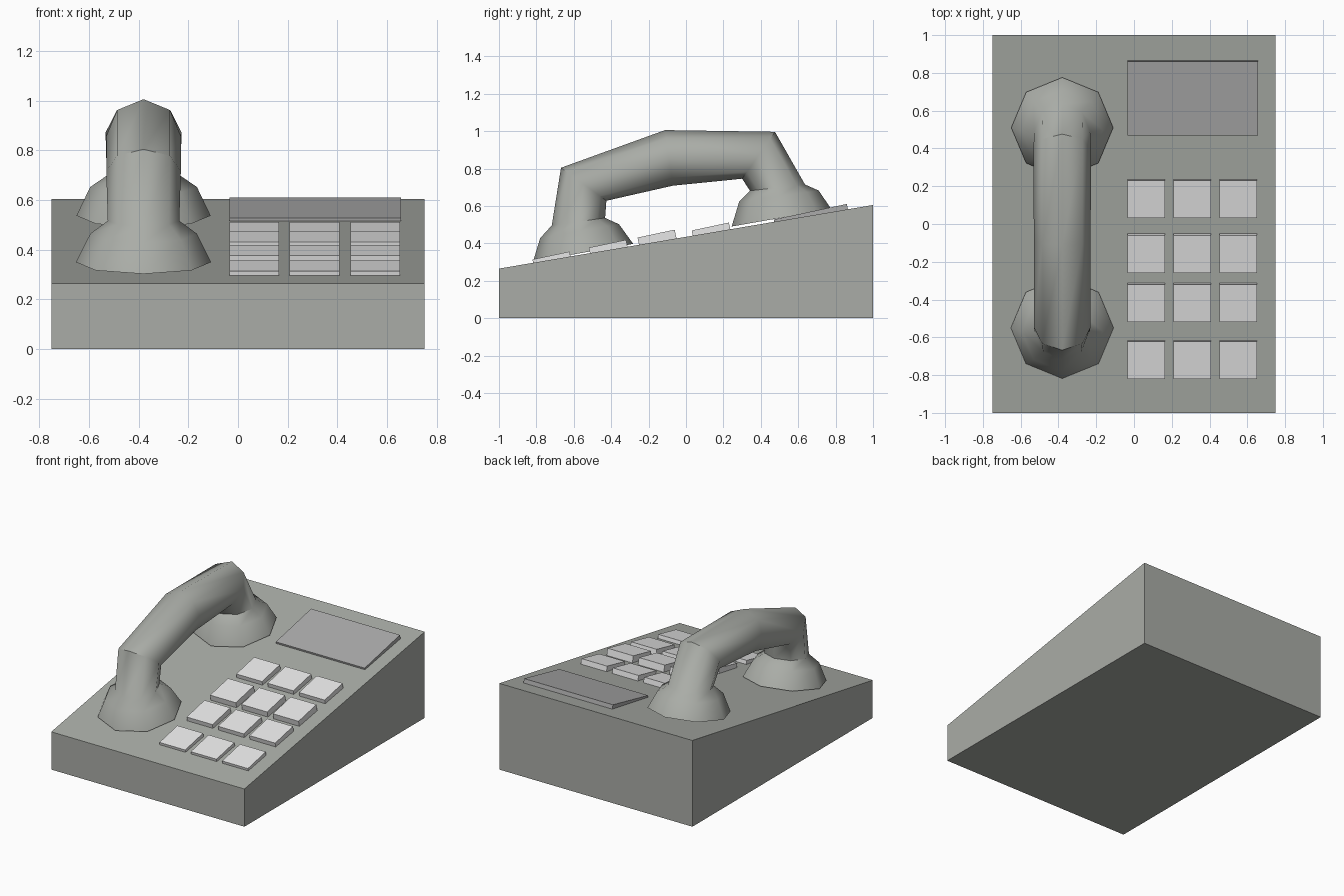
import bpy, bmesh, math
from mathutils import Vector, Matrix

if "Cube" in bpy.data.objects:
    bpy.data.objects.remove(bpy.data.objects["Cube"])


def material(name, rgb):
    m = bpy.data.materials.new(name)
    m.diffuse_color = (*rgb, 1)
    m.use_nodes = True
    m.node_tree.nodes["Principled BSDF"].inputs["Base Color"].default_value = m.diffuse_color
    return m


BODY = material("warm_grey_body", (0.40, 0.415, 0.385))
KEY = material("light_grey_keys", (0.80, 0.80, 0.80))
PANEL = material("neutral_grey_panel", (0.41, 0.41, 0.41))


def finish(bm, name, mat):
    bmesh.ops.recalc_face_normals(bm, faces=bm.faces)
    me = bpy.data.meshes.new(name)
    bm.to_mesh(me)
    bm.free()
    me.materials.append(mat)
    ob = bpy.data.objects.new(name, me)
    bpy.context.collection.objects.link(ob)
    return ob


# Wedge-shaped housing: side profile extruded across x
bm = bmesh.new()
profile = [(-1, 0), (1, 0), (1, 0.605), (-1, 0.265)]
side = bm.faces.new([bm.verts.new((-0.75, y, z)) for y, z in profile])
ext = bmesh.ops.extrude_face_region(bm, geom=[side])
bmesh.ops.translate(bm, vec=(1.5, 0, 0),
                    verts=[v for v in ext["geom"] if isinstance(v, bmesh.types.BMVert)])
finish(bm, "housing", BODY)


# Tilted plates, placed by the centre of their top face
def plate(name, top, size, mat, tilt=math.radians(12)):
    bm = bmesh.new()
    bmesh.ops.create_cube(bm, size=1)
    bmesh.ops.translate(bm, vec=(0, 0, -0.5), verts=bm.verts)
    bmesh.ops.scale(bm, vec=size, verts=bm.verts)
    bmesh.ops.transform(bm, verts=bm.verts,
                        matrix=Matrix.Translation(top) @ Matrix.Rotation(tilt, 4, 'X'))
    finish(bm, name, mat)


rows = [(-0.722, 0.335), (-0.42, 0.398), (-0.16, 0.452), (0.13, 0.490)]
for r, (y, z) in enumerate(rows):
    for c, x in enumerate((0.065, 0.308, 0.552)):
        plate(f"key_{r + 1}_{c + 1}", (x, y, z), (0.2, 0.203, 0.05), KEY)
plate("display_panel", (0.311, 0.664, 0.569), (0.69, 0.40, 0.045), PANEL)

# Handset: octagonal rings, each given by (centre y, z), radius, ring direction in degrees
rings = [
    (-0.550, 0.350, 0.272, 190), (-0.569, 0.465, 0.214, 190), (-0.575, 0.516, 0.144, 188),
    (-0.547, 0.716, 0.150, 144), (-0.091, 0.857, 0.150, 98), (0.388, 0.871, 0.153, 55),
    (0.489, 0.698, 0.148, 6.5), (0.497, 0.652, 0.215, 8), (0.510, 0.537, 0.270, 10),
]
bm = bmesh.new()
loops = []
for y, z, rad, deg in rings:
    out = Vector((0, math.cos(math.radians(deg)), math.sin(math.radians(deg))))
    loops.append([bm.verts.new(Vector((-0.38, y, z)) + rad *
                               (out * math.cos(a) + Vector((1, 0, 0)) * math.sin(a)))
                  for a in (i * math.pi / 4 for i in range(8))])
for a, b in zip(loops, loops[1:]):
    for i in range(8):
        j = (i + 1) % 8
        bm.faces.new((a[i], a[j], b[j], b[i]))
bm.faces.new(loops[0])
bm.faces.new(loops[-1])
handset = finish(bm, "handset", BODY)
bpy.context.view_layer.objects.active = handset
handset.select_set(True)
bpy.ops.object.shade_smooth_by_angle(angle=math.radians(50))
